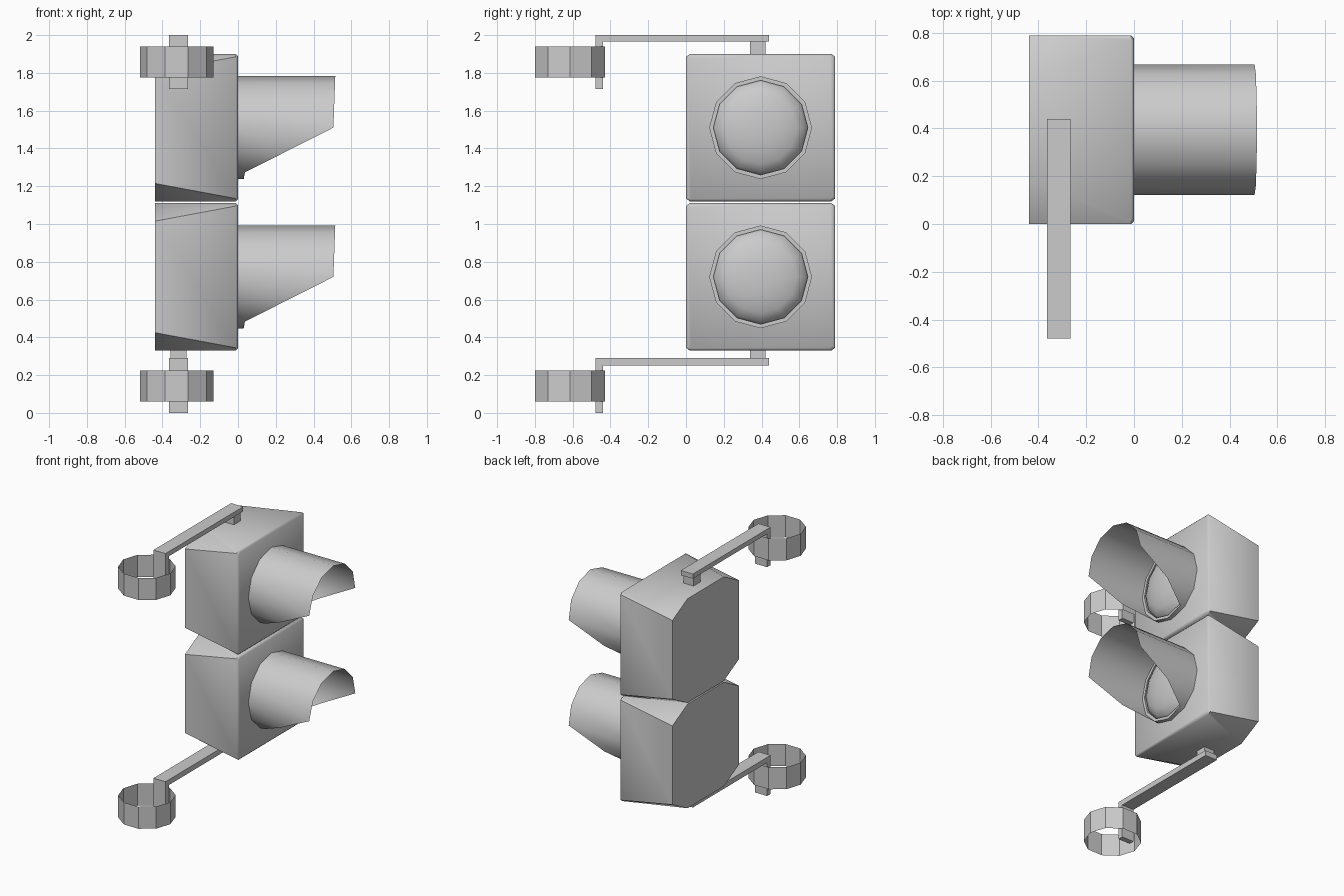
import bpy, math

if "Cube" in bpy.data.objects:
    bpy.data.objects.remove(bpy.data.objects["Cube"])

CX, CY = -0.315, 0.395      # bracket x, housing centre y


def make(name, verts, faces, smooth=None):
    me = bpy.data.meshes.new(name)
    me.from_pydata(verts, [], faces)
    ob = bpy.data.objects.new(name, me)
    bpy.context.collection.objects.link(ob)
    bpy.ops.object.select_all(action='DESELECT')
    ob.select_set(True)
    bpy.context.view_layer.objects.active = ob
    if smooth:
        bpy.ops.object.shade_smooth_by_angle(angle=math.radians(smooth))
    return ob


def loft(name, rings, cap_start=False, cap_end=False, smooth=None):
    n = len(rings[0])
    verts = [p for r in rings for p in r]
    faces = [(k * n + i, k * n + (i + 1) % n, (k + 1) * n + (i + 1) % n, (k + 1) * n + i)
             for k in range(len(rings) - 1) for i in range(n)]
    if cap_start:
        faces.append(tuple(reversed(range(n))))
    if cap_end:
        faces.append(tuple(range(len(verts) - n, len(verts))))
    return make(name, verts, faces, smooth)


def box(name, x, y, z):
    ring = lambda h: [(x[0], y[0], h), (x[1], y[0], h), (x[1], y[1], h), (x[0], y[1], h)]
    return loft(name, [ring(z[0]), ring(z[1])], True, True)


def octagon(x, zc, inset, cy, cz):
    # square section with its corners cut by cy and cz
    a, b = 0.395 - inset, 0.39 - inset
    pts = [(a, b - cz), (a - cy, b), (cy - a, b), (-a, b - cz),
           (-a, cz - b), (cy - a, -b), (a - cy, -b), (a, cz - b)]
    return [(x, CY + p, zc + q) for p, q in pts]


def circle(x, zc, r, n=12):
    return [(x, CY + r * math.cos(2 * math.pi * i / n), zc + r * math.sin(2 * math.pi * i / n))
            for i in range(n)]


def visor_tip(zc, r):
    # full length above the centre, cut back along a slope below it
    out = []
    for _, y, z in circle(0, zc, r):
        d = z - zc
        x = 0.505 + 0.01 * max(d, 0) / r if d > -0.01 else max(0.03, 0.505 + 1.98 * d)
        out.append((x, y, z))
    return out


for tag, z0 in (("lower", 0.33), ("upper", 1.12)):
    zc = z0 + 0.39
    # housing: square front, rear corners cut away
    loft(tag + "_housing", [octagon(-0.44, zc, 0, 0.18, 0.095),
                            octagon(-0.012, zc, 0, 0.02, 0.015),
                            octagon(0, zc, 0.012, 0.015, 0.012)], True, True, 50)
    # lens collar and hooded visor
    loft(tag + "_collar", [circle(0, zc, 0.272), circle(0.03, zc, 0.272),
                           circle(0.03, zc, 0.25), circle(0, zc, 0.25)], smooth=40)
    loft(tag + "_visor", [circle(0.0, zc, 0.273), visor_tip(zc, 0.273)], smooth=40)
    # domed lens
    rings = [circle(0.005 + 0.08 * math.sin(t), zc, 0.25 * math.cos(t))
             for t in (math.radians(a) for a in (0, 20, 40, 60, 78))]
    loft(tag + "_lens", rings, False, True, 60)

# mounting brackets: arm, housing stub, hanging post and pole clamp
for tag, arm, stub, base in (("lower", (0.25, 0.29), (0.28, 0.335), 0.0),
                             ("upper", (1.965, 2.0), (1.895, 1.97), 1.715)):
    box(tag + "_arm", (CX - 0.05, CX + 0.05), (-0.48, 0.44), arm)
    box(tag + "_stub", (CX - 0.042, CX + 0.042), (0.34, 0.42), stub)
    box(tag + "_post", (CX - 0.05, CX + 0.05), (-0.48, -0.44), (base, arm[0] + 0.01))
    ring = lambda h: [(-0.325 + 0.195 * math.cos(math.pi * i / 5),
                       -0.615 + 0.195 * math.sin(math.pi * i / 5), h) for i in range(10)]
    loft(tag + "_clamp_ring", [ring(base + 0.06), ring(base + 0.225)], smooth=30)
